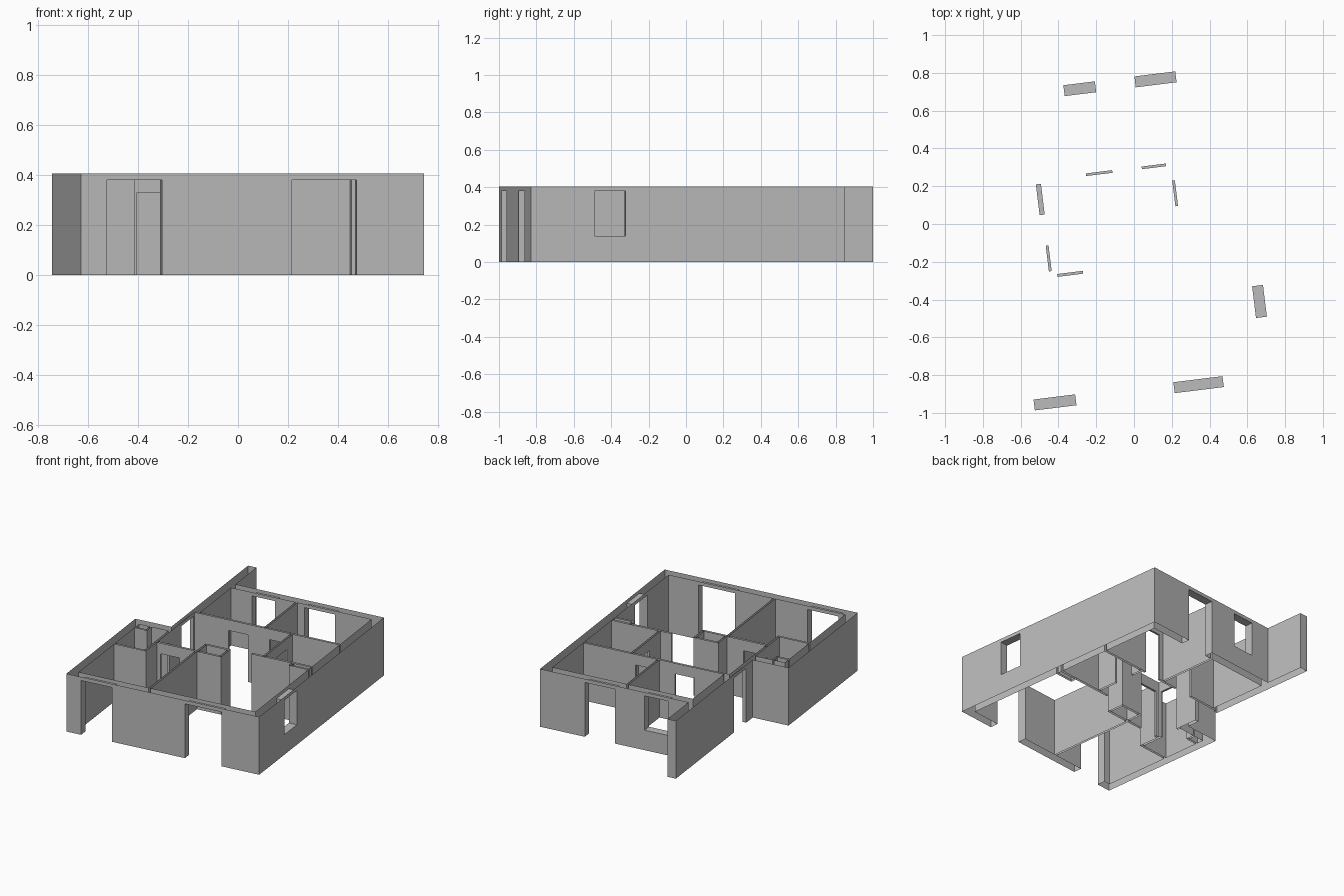
import bpy, math
from mathutils import Matrix

cube = bpy.data.objects.get("Cube")
if cube:
    bpy.data.objects.remove(cube, do_unlink=True)

HEIGHT = 0.405
TURN = Matrix.Rotation(math.radians(7.05), 4, 'Z')

plaster = bpy.data.materials.new("plaster_grey")
plaster.use_nodes = True
GREY = (0.5, 0.5, 0.5, 1)
plaster.diffuse_color = GREY
plaster.node_tree.nodes["Principled BSDF"].inputs["Base Color"].default_value = GREY

# Openings in plan: u0, v0, u1, v1, sill, head
TALL, DOOR, SILL = 0.38, 0.33, 0.14
OPENINGS = {
    "front_left_door": (-0.642, -0.915, -0.42, -0.857, 0, TALL),
    "front_right_door": (0.104, -0.915, 0.366, -0.857, 0, TALL),
    "side_window": (0.58, -0.573, 0.638, -0.404, SILL, TALL),
    "back_window": (-0.281, 0.717, -0.113, 0.775, SILL, TALL),
    "back_door": (0.098, 0.717, 0.316, 0.775, 0, TALL),
    "entrance_door": (-0.49, 0.108, -0.463, 0.272, 0, TALL),
    "bedroom_door_a": (-0.22, 0.283, -0.08, 0.297, 0, DOOR),
    "bedroom_door_b": (0.077, 0.283, 0.207, 0.297, 0, DOOR),
    "right_bath_door": (0.229, 0.066, 0.243, 0.203, 0, DOOR),
    "left_bath_door": (-0.478, -0.194, -0.463, -0.057, 0, DOOR),
    "front_bedroom_door": (-0.436, -0.228, -0.299, -0.213, 0, DOOR),
}


def make_object(name, quads):
    verts = [v for q in quads for v in q]
    faces = [range(i, i + 4) for i in range(0, len(verts), 4)]
    mesh = bpy.data.meshes.new(name)
    mesh.from_pydata(verts, [], [tuple(f) for f in faces])
    mesh.transform(TURN)
    mesh.materials.append(plaster)
    obj = bpy.data.objects.new(name, mesh)
    bpy.context.collection.objects.link(obj)


def holes_on(a, b):
    """Openings crossing the wall face from a to b, as (start, end, sill, head)."""
    axis = 0 if abs(b[0] - a[0]) > abs(b[1] - a[1]) else 1
    side = 1 - axis
    sign = 1 if b[axis] > a[axis] else -1
    found = []
    for o in OPENINGS.values():
        lo, hi = o[:2], o[2:4]
        on_face = min(abs(a[side] - lo[side]), abs(a[side] - hi[side])) < 0.001
        ends = sorted((a[axis], b[axis]))
        if on_face and ends[0] <= lo[axis] and hi[axis] <= ends[1]:
            span = sorted(((lo[axis] - a[axis]) * sign, (hi[axis] - a[axis]) * sign))
            found.append((span[0], span[1], o[4], o[5]))
    return sorted(found)


def wall_sheet(name, outline, inward=True):
    """Upright faces along a counter-clockwise outline, with openings left out."""
    quads = []
    for a, b in zip(outline, outline[1:] + outline[:1]):
        length = math.dist(a, b)

        def panel(s, e, z0, z1):
            if e - s < 1e-5 or z1 - z0 < 1e-5:
                return
            p, q = [tuple(a[i] + (b[i] - a[i]) * t / length for i in (0, 1)) for t in (s, e)]
            quad = [(*p, z0), (*q, z0), (*q, z1), (*p, z1)]
            quads.append(quad[::-1] if inward else quad)

        at = 0
        for s, e, sill, head in holes_on(a, b):
            panel(at, s, 0, HEIGHT)
            panel(s, e, 0, sill)
            panel(s, e, head, HEIGHT)
            at = e
        panel(at, length, 0, HEIGHT)
    make_object(name, quads)


def box(u0, v0, u1, v1):
    return [(u0, v0), (u1, v0), (u1, v1), (u0, v1)]


# Outer faces of the building with the projecting fin at the back
wall_sheet("outer_walls", [
    (-0.748, -0.915), (0.638, -0.915), (0.638, 0.775), (-0.43, 0.775),
    (-0.43, 1.06), (-0.49, 1.06), (-0.49, 0.02), (-0.748, 0.02)], inward=False)

# Inner faces, room by room
wall_sheet("back_left_bedroom", box(-0.43, 0.297, 0.033, 0.717))
wall_sheet("back_right_bedroom", box(0.047, 0.297, 0.58, 0.717))
wall_sheet("right_bathroom", box(0.243, -0.085, 0.58, 0.283))
wall_sheet("left_bathroom", [
    (-0.69, -0.363), (-0.478, -0.363), (-0.478, -0.038), (-0.6, -0.038),
    (-0.6, -0.1), (-0.69, -0.1)])
wall_sheet("front_bedroom", [
    (-0.69, -0.857), (-0.187, -0.857), (-0.187, -0.228), (-0.463, -0.228),
    (-0.463, -0.377), (-0.69, -0.377)])
wall_sheet("living_room_and_hall", [
    (-0.173, -0.857), (0.58, -0.857), (0.58, -0.14), (0.44, -0.14),
    (0.44, -0.1), (0.15, -0.1), (0.15, -0.085), (0.229, -0.085),
    (0.229, 0.283), (-0.463, 0.283), (-0.463, -0.213), (-0.18, -0.213),
    (-0.18, -0.1), (0, -0.1), (0, -0.23), (-0.173, -0.23)])

# Service shafts
wall_sheet("core_shaft", box(-0.166, -0.215, -0.014, -0.115))
wall_sheet("right_shaft", box(0.455, -0.127, 0.58, -0.1))
wall_sheet("left_shaft", box(-0.69, -0.087, -0.613, -0.038))

# Linings of doors and windows: jambs, head and sill
for name, (u0, v0, u1, v1, sill, head) in OPENINGS.items():
    c = box(u0, v0, u1, v1)
    jambs = ((0, 3), (2, 1)) if u1 - u0 > v1 - v0 else ((1, 0), (3, 2))
    quads = [[(*c[i], sill), (*c[j], sill), (*c[j], head), (*c[i], head)][::-1]
             for i, j in jambs]
    quads.append([(*p, head) for p in c[::-1]])
    if sill:
        quads.append([(*p, sill) for p in c])
    make_object(name + "_lining", quads)
